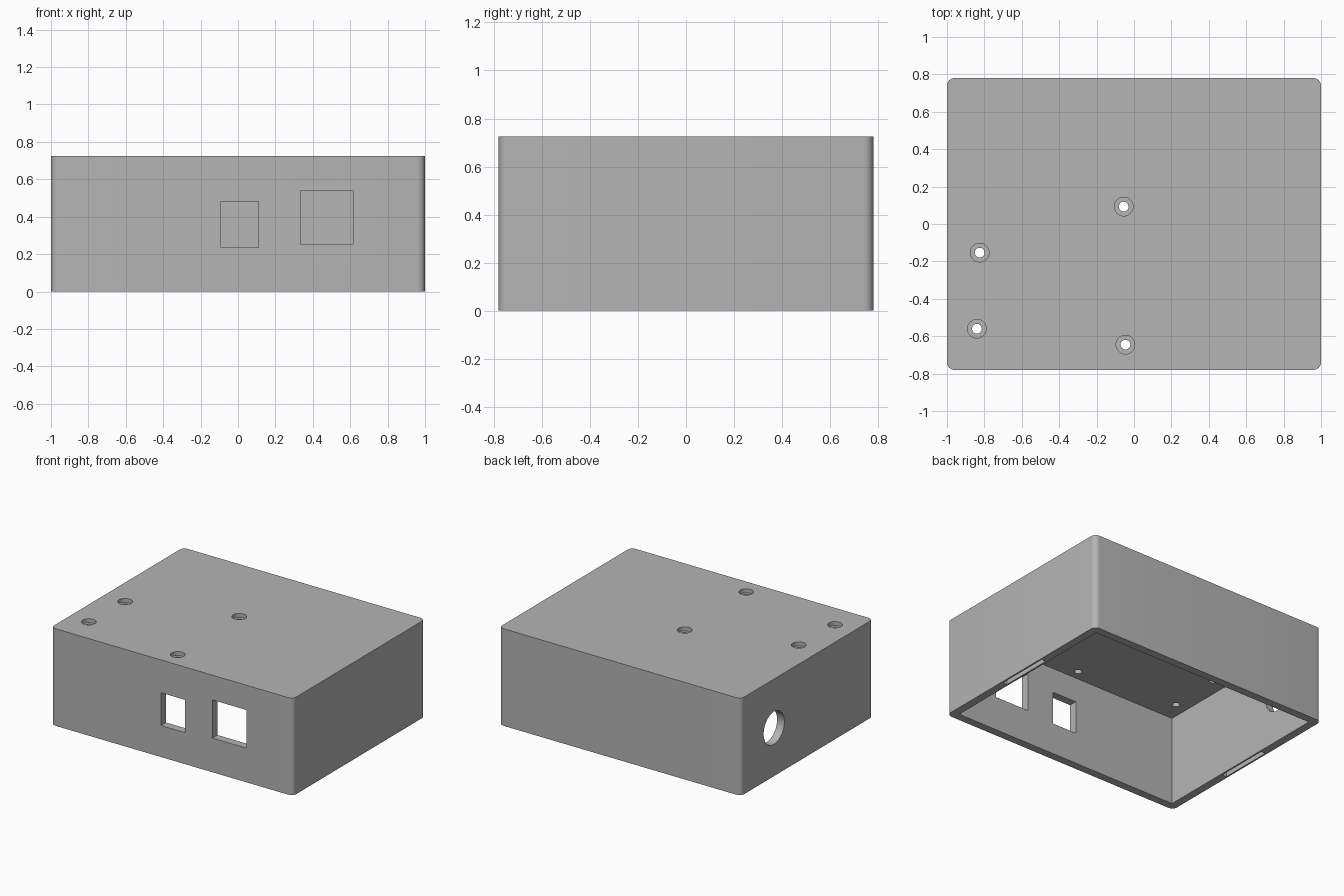
import bpy
import math

cube = bpy.data.objects.get("Cube")
if cube:
    bpy.data.objects.remove(cube, do_unlink=True)

WIDTH, DEPTH, HEIGHT = 2.0, 1.56, 0.725
WALL, CORNER = 0.06, 0.04

grey = bpy.data.materials.new("plain grey")
grey.use_nodes = True
grey.diffuse_color = (0.46, 0.46, 0.46, 1)
grey.node_tree.nodes["Principled BSDF"].inputs["Base Color"].default_value = grey.diffuse_color


def box(name, size, centre):
    bpy.ops.mesh.primitive_cube_add(size=1, location=centre)
    obj = bpy.context.object
    obj.name = name
    obj.scale = size
    bpy.ops.object.transform_apply(location=True, rotation=False, scale=True)
    return obj


def cylinder(name, radius, length, centre, rotation=(0, 0, 0)):
    bpy.ops.mesh.primitive_cylinder_add(vertices=48, radius=radius, depth=length,
                                        location=centre, rotation=rotation)
    bpy.context.object.name = name
    return bpy.context.object


def apply(obj, modifier):
    bpy.ops.object.select_all(action='DESELECT')
    bpy.context.view_layer.objects.active = obj
    obj.select_set(True)
    bpy.ops.object.modifier_apply(modifier=modifier.name)


def cut(obj, cutter):
    cutter.hide_render = True
    mod = obj.modifiers.new("cut", 'BOOLEAN')
    mod.operation, mod.solver, mod.object = 'DIFFERENCE', 'EXACT', cutter
    apply(obj, mod)
    bpy.data.objects.remove(cutter, do_unlink=True)


# Outer shell with rounded upright corners
shell = box("enclosure_shell", (WIDTH, DEPTH, HEIGHT), (0, 0, HEIGHT / 2))
shell.data.materials.append(grey)
weights = shell.data.attributes.new("bevel_weight_edge", 'FLOAT', 'EDGE')
for edge in shell.data.edges:
    a, b = (shell.data.vertices[i].co for i in edge.vertices)
    weights.data[edge.index].value = float(abs(a.z - b.z) > WALL)
bevel = shell.modifiers.new("round corners", 'BEVEL')
bevel.limit_method, bevel.width, bevel.segments = 'WEIGHT', CORNER, 8
apply(shell, bevel)

# Hollow interior, open underneath
cut(shell, box("cavity", (WIDTH - 2 * WALL, DEPTH - 2 * WALL, HEIGHT),
               (0, 0, HEIGHT / 2 - WALL)))

# Front connector windows
for left, right, low, high in ((-0.09, 0.11, 0.235, 0.48), (0.335, 0.615, 0.255, 0.54)):
    cut(shell, box("window", (right - left, 4 * WALL, high - low),
                   ((left + right) / 2, -DEPTH / 2, (low + high) / 2)))

# Round cable hole in one side wall
cut(shell, cylinder("cable_hole", 0.122, 4 * WALL, (-WIDTH / 2, 0.39, 0.36),
                    (0, math.pi / 2, 0)))

# Counterbored screw holes in the top
for x, y in ((-0.055, 0.093), (-0.825, -0.153), (-0.84, -0.56), (-0.046, -0.645)):
    cut(shell, cylinder("screw_head", 0.05, WALL, (x, y, HEIGHT)))
    cut(shell, cylinder("screw_hole", 0.026, 4 * WALL, (x, y, HEIGHT)))

# Latch slots in the bottom rim
for side in (-1, 1):
    cut(shell, box("latch_slot", (0.035, 0.41, 0.16), (side * (WIDTH - WALL) / 2, 0, 0)))

bpy.ops.object.select_all(action='DESELECT')
bpy.context.view_layer.objects.active = shell
shell.select_set(True)
bpy.ops.object.shade_smooth_by_angle(angle=math.radians(30))
